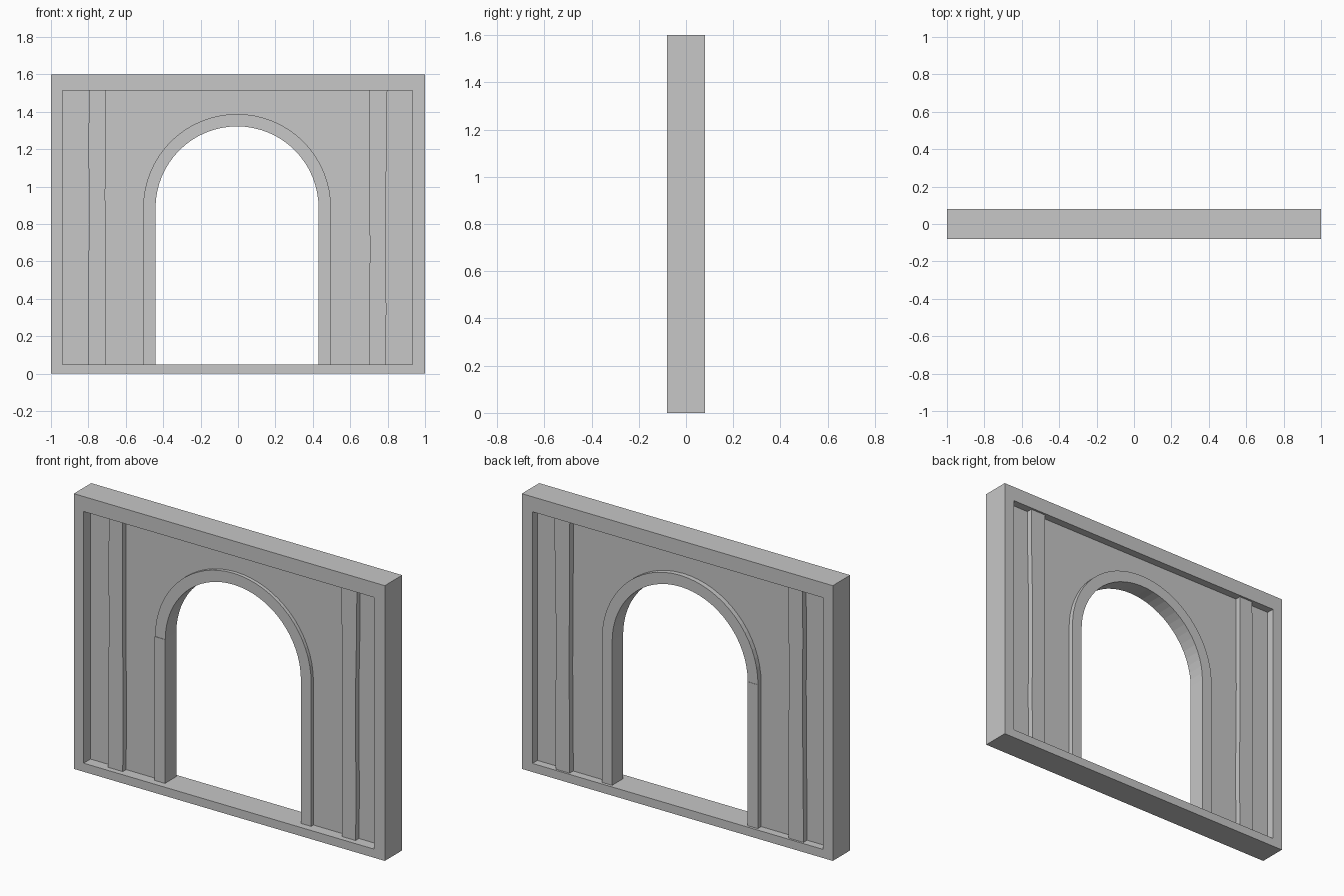
import bpy
import bmesh
from math import cos, sin, pi

if "Cube" in bpy.data.objects:
    bpy.data.objects.remove(bpy.data.objects["Cube"], do_unlink=True)

stone = bpy.data.materials.new("grey_stone")
stone.use_nodes = True
GREY = (0.57, 0.57, 0.57, 1)
stone.diffuse_color = GREY
stone.node_tree.nodes["Principled BSDF"].inputs["Base Color"].default_value = GREY

ARCH_X, SPRING, SILL, LINTEL = -0.005, 0.886, 0.05, 1.513
LEFT, RIGHT = -0.937, 0.932
INNER, OUTER = 0.436, 0.502


def arc(radius, steps=32):
    """Half circle over the doorway, from +x to -x."""
    return [(ARCH_X + radius * cos(pi * i / steps), SPRING + radius * sin(pi * i / steps))
            for i in range(steps + 1)]


def rect(x0, x1, z0, z1):
    return [(x0, z0), (x1, z0), (x1, z1), (x0, z1)]


def strip(name, side_a, side_b, y0, y1, closed=False):
    """Solid slab between two matching outlines in the xz plane."""
    bm = bmesh.new()
    rails = [[bm.verts.new((x, y, z)) for x, z in side]
             for side, y in ((side_a, y0), (side_b, y0), (side_b, y1), (side_a, y1))]
    n = len(side_a)
    for i in range(n if closed else n - 1):
        j = (i + 1) % n
        for k in range(4):
            m = (k + 1) % 4
            bm.faces.new((rails[k][i], rails[k][j], rails[m][j], rails[m][i]))
    if not closed:
        bm.faces.new([r[0] for r in rails])
        bm.faces.new([r[-1] for r in rails])
    bmesh.ops.recalc_face_normals(bm, faces=bm.faces)
    mesh = bpy.data.meshes.new(name)
    bm.to_mesh(mesh)
    bm.free()
    mesh.materials.append(stone)
    obj = bpy.data.objects.new(name, mesh)
    bpy.context.collection.objects.link(obj)


# Outer frame
strip("outer_frame", rect(-1, 1, 0, 1.6), rect(LEFT, RIGHT, SILL, LINTEL), -0.08, 0.08, closed=True)

# Recessed wall: two sides and the part above the doorway
mid = 0.5 * (INNER + OUTER)
PANEL = (-0.017, 0.034)
for name, edge, s in (("wall_right", LEFT, -1), ("wall_left", RIGHT, 1)):
    jamb_x = ARCH_X + s * mid
    levels = (SILL, SPRING, LINTEL)
    strip(name, [(edge, z) for z in levels], [(jamb_x, z) for z in levels], *PANEL)
inside = arc(mid)
strip("wall_above_arch", inside, [(x, LINTEL) for x, z in inside], *PANEL)

# Door surround: curved arch on two jambs
strip("arch_trim", arc(INNER), arc(OUTER), -0.038, 0.063)
for name, s, y0, y1 in (("jamb_left", 1, -0.038, 0.063), ("jamb_right", -1, -0.041, 0.065)):
    xs = [ARCH_X + s * r for r in (INNER, OUTER)]
    strip(name, [(xs[0], SILL), (xs[0], SPRING)], [(xs[1], SILL), (xs[1], SPRING)], y0, y1)

# Upright posts with slightly wavering edges
heights = [SILL, 0.35, 0.65, 0.95, 1.25, LINTEL]
posts = {"post_right": ([-0.803, -0.801, -0.798, -0.797, -0.799, -0.796],
                        [-0.708, -0.705, -0.707, -0.71, -0.708, -0.708]),
         "post_left": ([0.701, 0.702, 0.705, 0.703, 0.701, 0.7],
                       [0.79, 0.793, 0.789, 0.79, 0.796, 0.798])}
for name, (x_min, x_max) in posts.items():
    strip(name, list(zip(x_min, heights)), list(zip(x_max, heights)), -0.048, 0.068)
